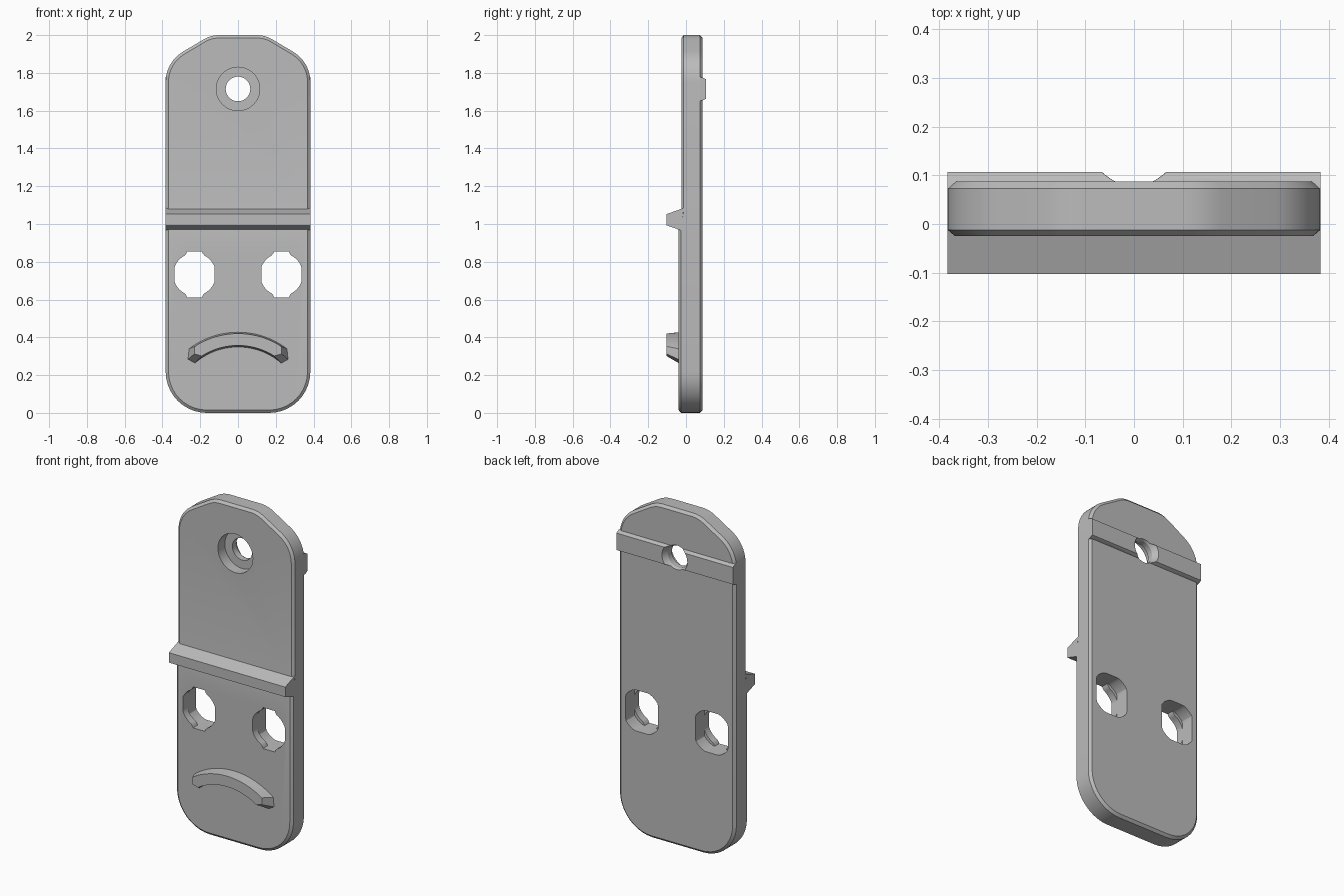
import bpy, bmesh
from math import sin, cos, radians, pi

old = bpy.data.objects.get("Cube")
if old:
    bpy.data.objects.remove(old, do_unlink=True)

grey = bpy.data.materials.new("plain grey")
grey.use_nodes = True
grey.diffuse_color = (0.5, 0.5, 0.5, 1)
grey.node_tree.nodes["Principled BSDF"].inputs["Base Color"].default_value = (0.5, 0.5, 0.5, 1)

HALF = 0.383      # half width of the plate
HOLE_Z = 1.715    # height of the screw hole


def loft(name, rings, edit=None):
    """Skin equal-length rings of points and cap both ends."""
    bm = bmesh.new()
    rows = [[bm.verts.new(p) for p in ring] for ring in rings]
    n = len(rows[0])
    for a, b in zip(rows, rows[1:]):
        for i in range(n):
            j = (i + 1) % n
            bm.faces.new((a[i], a[j], b[j], b[i]))
    bm.faces.new(rows[0])
    bm.faces.new(rows[-1])
    if edit:
        edit(bm)
    bmesh.ops.recalc_face_normals(bm, faces=bm.faces)
    mesh = bpy.data.meshes.new(name)
    bm.to_mesh(mesh)
    bm.free()
    mesh.materials.append(grey)
    ob = bpy.data.objects.new(name, mesh)
    bpy.context.collection.objects.link(ob)
    return ob


def activate(ob):
    bpy.ops.object.select_all(action='DESELECT')
    ob.select_set(True)
    bpy.context.view_layer.objects.active = ob


def cut(ob, cutters):
    activate(ob)
    for c in cutters:
        mod = ob.modifiers.new("cut", 'BOOLEAN')
        mod.operation = 'DIFFERENCE'
        mod.solver = 'EXACT'
        mod.object = c
        bpy.ops.object.modifier_apply(modifier=mod.name)


def arc(x, z, r, start, end, steps=10):
    angles = [radians(start + (end - start) * i / steps) for i in range(steps + 1)]
    return [(x + r * cos(a), z + r * sin(a)) for a in angles]


# Plate: rounded outline, inset for the chamfered rims
def outline(y, inset):
    side = arc(0.165, 0.218, 0.218 - inset, -90, 0)
    side += arc(0.197, 1.752, 0.186 - inset, 0, 60)
    side += arc(0.1, 1.84, 0.16 - inset, 60, 90, 5)
    side += [(-x, z) for x, z in reversed(side)]
    return [(x, y, z) for x, z in side]


def thin_upper_half(bm):
    for z in (0.98, 1.07):
        bmesh.ops.bisect_plane(bm, geom=bm.verts[:] + bm.edges[:] + bm.faces[:],
                               plane_co=(0, 0, z), plane_no=(0, 0, 1))
    for v in bm.verts:
        if v.co.z > 1.03 and v.co.y < 0:
            v.co.y += 0.014


plate = loft("plate", [outline(-0.039, 0.015), outline(-0.026, 0),
                       outline(0.073, 0), outline(0.087, 0.015)], thin_upper_half)


# Ribs across the front and back
def rib(name, profile):
    return loft(name, [[(x, y, z) for y, z in profile] for x in (-HALF, HALF)])


front_rib = rib("front_rib", [(-0.012, 1.085), (-0.103, 1.052), (-0.103, 0.993), (-0.026, 0.966)])
back_rib = rib("back_rib", [(0.073, 1.778), (0.087, 1.776), (0.107, 1.765),
                            (0.107, 1.664), (0.087, 1.654), (0.073, 1.652)])


# Curved lip: an arched strip with tapered sides and ends
def lip_ring(y, outer, inner, outer_end, mid_end, inner_end):
    pts = arc(0, 0, outer, 90 - outer_end, 90 + outer_end, 24)
    mid = (outer + inner) / 2
    pts += arc(0, 0, mid, 90 + mid_end, 90 + mid_end, 1)[:1]
    pts += arc(0, 0, inner, 90 + inner_end, 90 - inner_end, 24)
    pts += arc(0, 0, mid, 90 - mid_end, 90 - mid_end, 1)[:1]
    return [(x, y, z) for x, z in pts]


curved_lip = loft("curved_lip", [lip_ring(-0.03, 0.428, 0.348, 38, 44, 42),
                                 lip_ring(-0.103, 0.42, 0.357, 33, 36.5, 32.5)])


# Screw hole: counterbore in front, straight bore, flared at the back
def circle(y, r):
    return [(x, y, z) for x, z in arc(0, HOLE_Z, r, 0, 352.5, 47)]


screw_cutter = loft("screw_cutter", [circle(y, r) for y, r in (
    (-0.2, 0.115), (0.04, 0.115), (0.04, 0.065), (0.075, 0.065), (0.12, 0.091))])


# Keyed holes: notched opening in front, wider pocket behind
def front_radius(c, s):
    return max(min(0.113, 0.106 / c), min(0.045 / c, 0.122 / s))


def back_radius(c, s):
    return min(0.13, 0.106 / c, 0.122 / s)


def keyed_cutter(cx, radius, y0, y1):
    ring = []
    for i in range(72):
        a = 2 * pi * (i + 0.5) / 72
        r = radius(abs(cos(a)), abs(sin(a)))
        ring.append((cx + r * cos(a), 0.733 + r * sin(a)))
    return loft("keyed_cutter", [[(x, y, z) for x, z in ring] for y in (y0, y1)])


keyed = []
for cx in (-0.23, 0.23):
    keyed.append(keyed_cutter(cx, back_radius, 0.005, 0.2))
    keyed.append(keyed_cutter(cx, front_radius, -0.2, 0.1))

cut(plate, [screw_cutter] + keyed)
cut(back_rib, [screw_cutter])
for c in [screw_cutter] + keyed:
    bpy.data.objects.remove(c, do_unlink=True)

for ob in (plate, front_rib, back_rib, curved_lip):
    activate(ob)
    bpy.ops.object.shade_smooth_by_angle(angle=radians(25))
